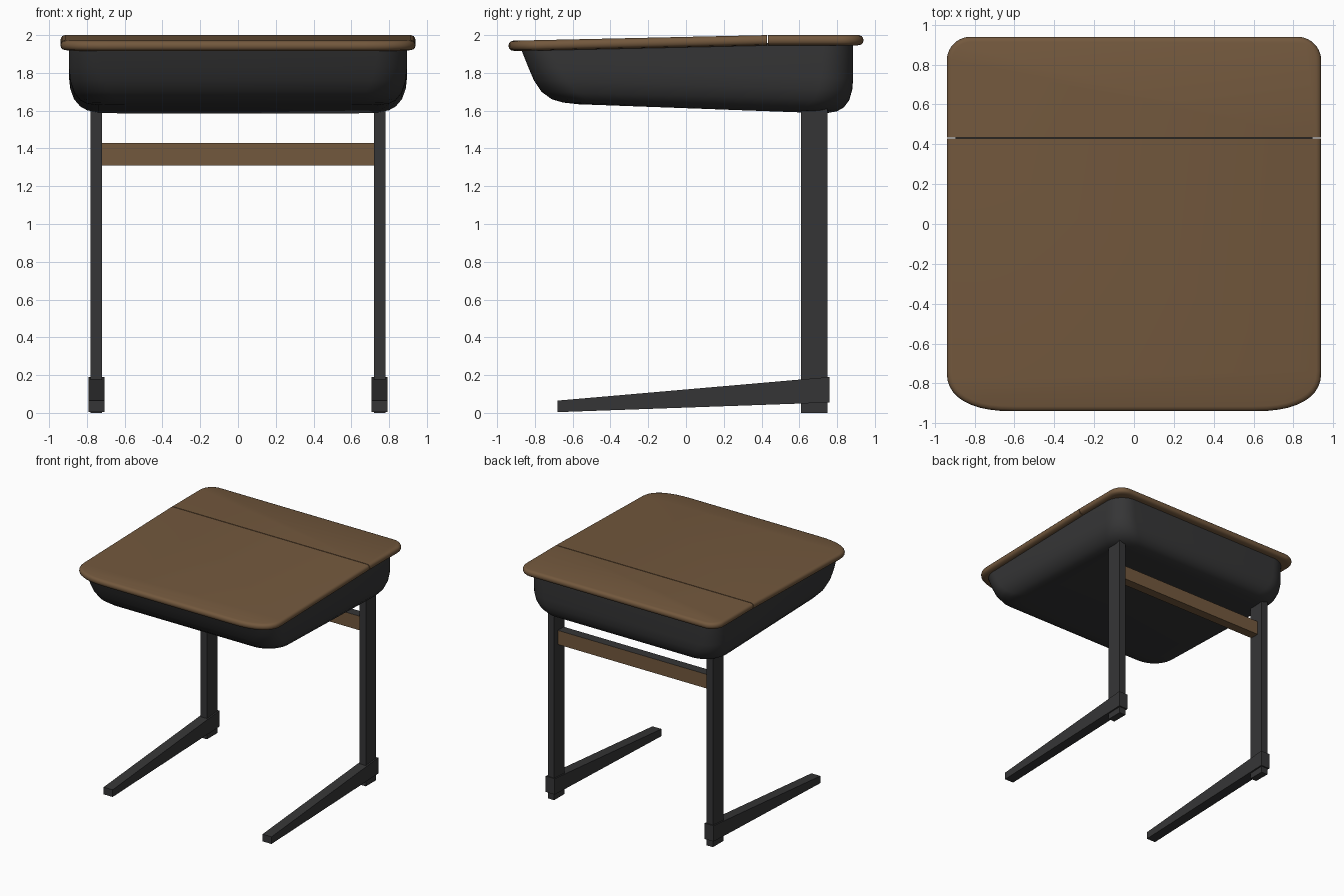
import bpy, bmesh, math

if "Cube" in bpy.data.objects:
    bpy.data.objects.remove(bpy.data.objects["Cube"])


def material(name, rgb):
    m = bpy.data.materials.new(name)
    m.diffuse_color = (*rgb, 1)
    m.use_nodes = True
    m.node_tree.nodes["Principled BSDF"].inputs["Base Color"].default_value = m.diffuse_color
    return m


wood = material("brown wood", (0.171, 0.098, 0.047))
metal = material("dark grey metal", (0.036, 0.036, 0.037))


def finish(name, bm, mats, smooth=None):
    bmesh.ops.recalc_face_normals(bm, faces=bm.faces[:])
    me = bpy.data.meshes.new(name)
    bm.to_mesh(me)
    bm.free()
    ob = bpy.data.objects.new(name, me)
    bpy.context.collection.objects.link(ob)
    for m in mats:
        me.materials.append(m)
    if smooth:
        bpy.ops.object.select_all(action='DESELECT')
        ob.select_set(True)
        bpy.context.view_layer.objects.active = ob
        bpy.ops.object.shade_smooth_by_angle(angle=math.radians(smooth))
    return ob


def outline(hx, yf, yb, front, back, power=2.0, n=10):
    """Rounded rectangle; front and back are (rx, ry) corner radii."""
    pts = []
    corners = [(1, 1, back, 2.0), (-1, 1, back, 2.0),
               (-1, -1, front, power), (1, -1, front, power)]
    for k, (sx, sy, (rx, ry), p) in enumerate(corners):
        cx = sx * (hx - rx)
        cy = yb - ry if sy > 0 else yf + ry
        for i in range(n + 1):
            a = math.pi / 2 * (k + i / n)
            c, s = abs(math.cos(a)) ** (2 / p), abs(math.sin(a)) ** (2 / p)
            pts.append((cx + sx * rx * c, cy + sy * ry * s))
    return pts


def loft(rings):
    bm = bmesh.new()
    loops = [[bm.verts.new(p) for p in r] for r in rings]
    n = len(loops[0])
    for a, b in zip(loops, loops[1:]):
        for i in range(n):
            j = (i + 1) % n
            bm.faces.new((a[i], a[j], b[j], b[i]))
    bm.faces.new(loops[0])
    bm.faces.new(loops[-1])
    return bm


def box(x0, x1, y0, y1, z0, z1):
    bm = bmesh.new()
    bmesh.ops.create_cube(bm, size=1)
    for v in bm.verts:
        v.co = (x1 if v.co.x > 0 else x0, y1 if v.co.y > 0 else y0,
                z1 if v.co.z > 0 else z0)
    return bm


# Two-part wooden top: sloping lid and flat rear strip, split at the seam
SEAM = 0.432
EDGE = [(.035, -.055), (.012, -.050), (.003, -.040), (0, -.027),
        (.003, -.014), (.010, -.005), (.025, 0)]


def top_part(name, seam, front_side):
    rings = []
    for inset, z in EDGE:
        o = outline(.94 - inset, -.94 + inset, .94 - inset,
                    (.34 - inset, .20 - inset), (.12 - inset, .12 - inset), 2.4)
        rings.append([(x, y, 2 + z) for x, y in o])
    bm = loft(rings)
    cut = bmesh.ops.bisect_plane(
        bm, geom=bm.verts[:] + bm.edges[:] + bm.faces[:],
        plane_co=(0, seam, 0), plane_no=(0, 1, 0),
        clear_outer=front_side, clear_inner=not front_side)
    rim = [e for e in cut['geom_cut'] if isinstance(e, bmesh.types.BMEdge)]
    bmesh.ops.edgeloop_fill(bm, edges=rim)
    if front_side:
        for v in bm.verts:
            v.co.z -= 0.022 * (SEAM - v.co.y)
    finish(name, bm, [wood], 40)


top_part("lid", SEAM - .003, True)
top_part("rear_top_strip", SEAM + .003, False)

# Moulded tray: half width, front y, back y, front z, back z, corner radius
TRAY = [(.895, -.875, .885, 1.935, 1.965, .16),
        (.895, -.865, .885, 1.905, 1.935, .16),
        (.895, -.835, .885, 1.83, 1.77, .17),
        (.888, -.805, .88, 1.76, 1.71, .18),
        (.868, -.765, .864, 1.70, 1.655, .19),
        (.835, -.71, .835, 1.66, 1.617, .19),
        (.80, -.65, .80, 1.643, 1.597, .18),
        (.74, -.57, .74, 1.634, 1.586, .15)]
rings = []
for hx, yf, yb, zf, zb, r in TRAY:
    rings.append([(x, y, zf + (zb - zf) * (y - yf) / (yb - yf))
                  for x, y in outline(hx, yf, yb, (r, r), (r, r))])
finish("tray", loft(rings), [metal], 50)

# Legs and tapered feet
for side, s in (("left", -1), ("right", 1)):
    c = s * .75
    finish(side + "_leg", box(c - .03, c + .03, .61, .75, 0, 1.63), [metal])
    foot = box(c - .0425, c + .0425, -.68, .76, 0, 1)
    for v in foot.verts:
        up = v.co.z > .5
        if v.co.y < 0:
            v.co.z = .065 if up else .004
        else:
            v.co.z = .19 if up else .055
    finish(side + "_foot", foot, [metal])

# Wooden cross rail with a dark upper face
rail = box(-.722, .722, .62, .70, 1.31, 1.43)
rail.normal_update()
for f in rail.faces:
    f.material_index = 1 if f.calc_center_median().z > 1.42 else 0
finish("cross_rail", rail, [wood, metal])
